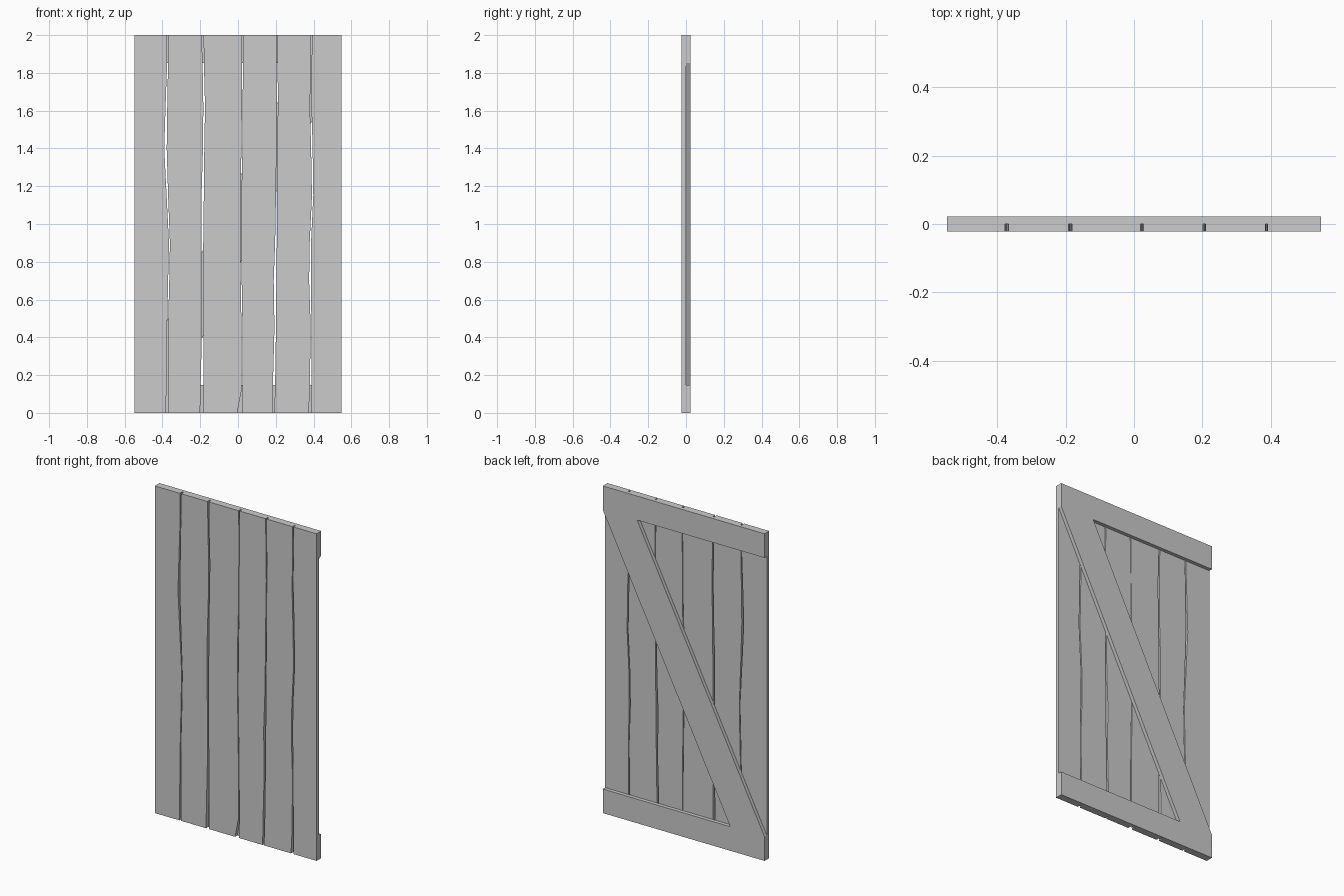
import bpy, bmesh

if "Cube" in bpy.data.objects:
    bpy.data.objects.remove(bpy.data.objects["Cube"])

W, H, T = 0.547, 2.0, 0.0225      # half width, height, layer thickness
RAIL = 0.147                      # rail height

# heights at which the hand-cut plank edges are sampled
ZS = [0, 0.12, 0.45, 0.7, 0.9, 1.15, 1.4, 1.62, 1.85, 2.0]

# each gap between planks: (centre x, width) in millimetres at each height
GAPS = [
    [(-375, 12), (-375, 9), (-373, 5), (-367, 6), (-363, 5),
     (-374, 8), (-384, 13), (-379, 9), (-373, 5), (-373, 10)],
    [(-191, 19), (-190, 17), (-186, 9), (-188, 6), (-189, 10),
     (-187, 12), (-182, 7), (-179, 9), (-184, 7), (-187, 10)],
    [(9, 27), (22, 6), (21, 5), (17, 5), (15, 4),
     (15, 6), (21, 5), (22, 3), (25, 5), (23, 9)],
    [(187, 9), (190, 12), (197, 8), (196, 14), (201, 9),
     (204, 6), (206, 5), (209, 4), (207, 6), (206, 7)],
    [(382, 15), (385, 10), (387, 4), (381, 9), (383, 7),
     (395, 7), (391, 8), (385, 8), (388, 4), (388, 7)],
]


def slab(name, rows, y0, y1):
    """Solid slab from (z, left x, right x) rows, between two depths."""
    bm = bmesh.new()
    rings = [[bm.verts.new((x, y, z)) for x, y in
              ((l, y0), (r, y0), (r, y1), (l, y1))] for z, l, r in rows]
    bm.faces.new(rings[0])
    bm.faces.new(rings[-1])
    for a, b in zip(rings, rings[1:]):
        for i in range(4):
            j = (i + 1) % 4
            bm.faces.new((a[i], a[j], b[j], b[i]))
    bmesh.ops.recalc_face_normals(bm, faces=bm.faces)
    mesh = bpy.data.meshes.new(name)
    bm.to_mesh(mesh)
    bm.free()
    obj = bpy.data.objects.new(name, mesh)
    bpy.context.collection.objects.link(obj)
    return obj


# front planks with uneven edges
lefts = [[-W] * len(ZS)] + [[(c + w / 2) / 1000 for c, w in g] for g in GAPS]
rights = [[(c - w / 2) / 1000 for c, w in g] for g in GAPS] + [[W] * len(ZS)]
for n, (l, r) in enumerate(zip(lefts, rights), 1):
    slab(f"plank_{n}", list(zip(ZS, l, r)), -T, 0)

# back rails
slab("bottom_rail", [(0, -W, W), (RAIL, -W, W)], 0, T)
slab("top_rail", [(H - RAIL, -W, W), (H, -W, W)], 0, T)

# diagonal brace between the rails
slab("diagonal_brace", [(RAIL, -W, -0.315), (H - RAIL, 0.315, W)], 0, T)
